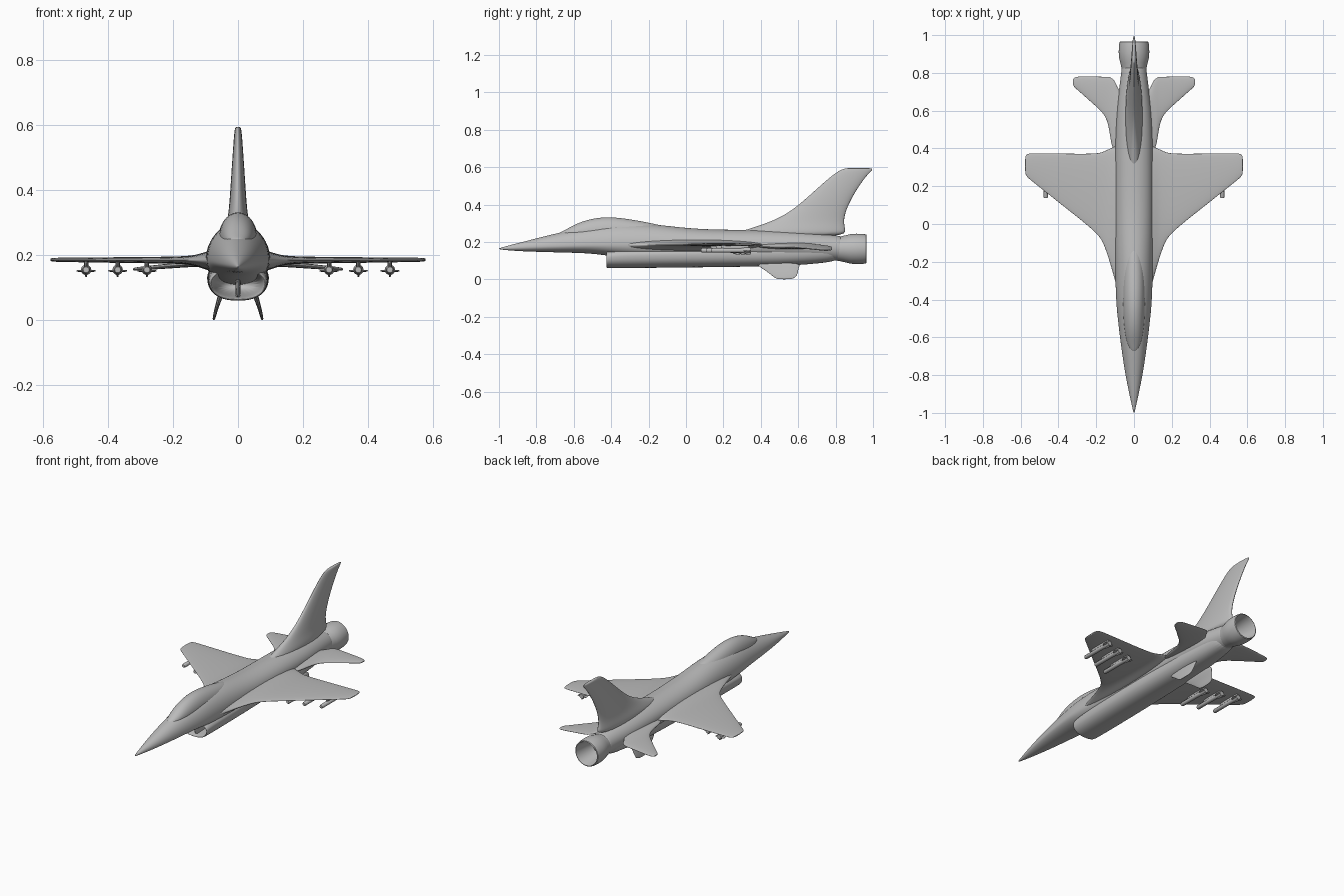
import bpy, bmesh, math
from mathutils import Vector

cube = bpy.data.objects.get("Cube")
if cube:
    bpy.data.objects.remove(cube, do_unlink=True)

grey = bpy.data.materials.new("airframe grey")
grey.use_nodes = True
grey.diffuse_color = (0.5, 0.5, 0.5, 1)
bsdf = next(n for n in grey.node_tree.nodes if n.type == 'BSDF_PRINCIPLED')
bsdf.inputs["Base Color"].default_value = grey.diffuse_color
bsdf.inputs["Roughness"].default_value = 0.6


def loft(name, rings, mirror=False, subdiv=2):
    """Skin closed rings of points, cap both ends, then smooth and mirror."""
    bm = bmesh.new()
    loops = [[bm.verts.new(p) for p in ring] for ring in rings]
    n = len(loops[0])
    for a, b in zip(loops, loops[1:]):
        for i in range(n):
            j = (i + 1) % n
            bm.faces.new((a[i], a[j], b[j], b[i]))
    bm.faces.new(loops[0])
    bm.faces.new(loops[-1])
    bmesh.ops.recalc_face_normals(bm, faces=bm.faces[:])
    mesh = bpy.data.meshes.new(name)
    bm.to_mesh(mesh)
    bm.free()
    mesh.materials.append(grey)
    obj = bpy.data.objects.new(name, mesh)
    bpy.context.collection.objects.link(obj)
    bpy.ops.object.select_all(action='DESELECT')
    obj.select_set(True)
    bpy.context.view_layer.objects.active = obj
    if subdiv:
        bpy.ops.object.shade_smooth()
        sub = obj.modifiers.new("Smooth", 'SUBSURF')
        sub.levels = sub.render_levels = subdiv
    else:
        bpy.ops.object.shade_smooth_by_angle(angle=math.radians(40))
    if mirror:
        mod = obj.modifiers.new("Mirror", 'MIRROR')
        mod.use_mirror_merge = False
    return obj


def hull_ring(y, hw, bottom, mid, top, power=1.0, n=24):
    """Egg-shaped cross-section; a power below 1 squares off the lower half."""
    ring = []
    for i in range(n):
        a = math.tau * i / n
        c, s = math.cos(a), math.sin(a)
        if s >= 0:
            ring.append((hw * c, y, mid + (top - mid) * s))
        else:
            sq = lambda v: math.copysign(abs(v) ** power, v)
            ring.append((hw * sq(c), y, mid + (mid - bottom) * sq(s)))
    return ring


def blade_ring(lead, trail, half, x, z, upright=False, n=16):
    """Streamlined section running along y, thick in z, or in x if upright."""
    ring = []
    for i in range(n):
        a = math.tau * i / n
        y = (lead + trail) / 2 - math.cos(a) * (trail - lead) / 2
        t = half * math.sin(a)
        ring.append((x + t, y, z) if upright else (x, y, z + t))
    return ring


def blade(name, sections, upright=False, mirror=True):
    return loft(name, [blade_ring(*s, upright=upright) for s in sections], mirror)


def turned(name, profile, x, z, n=24, mirror=False):
    """Body of revolution about a line along y, from (y, radius) pairs."""
    rings = [hull_ring(y, r, z - r, z, z + r, n=n) for y, r in profile]
    for ring in rings:
        ring[:] = [(px + x, py, pz) for px, py, pz in ring]
    return loft(name, rings, mirror, subdiv=0)


# Main hull: nose cone, shoulders, spine and tail
loft("fuselage", [hull_ring(*s) for s in (
    (-1.0, .002, .162, .164, .166),
    (-.985, .006, .158, .165, .171),
    (-.9, .025, .151, .170, .194),
    (-.8, .046, .147, .175, .219),
    (-.65, .069, .143, .180, .258),
    (-.5, .087, .139, .185, .285),
    (-.4, .097, .122, .185, .302),
    (-.2, .101, .105, .185, .301),
    (0, .101, .1, .185, .273),
    (.2, .1, .1, .185, .265),
    (.4, .1, .1, .185, .266),
    (.6, .094, .1, .18, .258),
    (.74, .076, .1, .17, .245),
    (.82, .066, .1, .165, .232),
    (.84, .064, .1, .165, .23))])

# Bubble canopy
loft("canopy", [hull_ring(*s) for s in (
    (-.68, .012, .235, .240, .249),
    (-.64, .035, .23, .245, .267),
    (-.56, .052, .23, .25, .313),
    (-.44, .060, .23, .255, .338),
    (-.32, .060, .23, .255, .326),
    (-.2, .052, .23, .25, .304),
    (-.08, .03, .23, .245, .278))])

# Belly with hollow air intake; first rings form the duct
loft("belly_intake", [hull_ring(*s, power=.85) for s in (
    (-.22, .060, .085, .11, .135),
    (-.39, .075, .073, .115, .152),
    (-.425, .081, .066, .115, .157),
    (-.428, .086, .061, .115, .161),
    (-.40, .092, .059, .125, .17),
    (-.2, .096, .061, .13, .18),
    (.1, .096, .064, .135, .19),
    (.4, .09, .068, .14, .2),
    (.6, .083, .075, .145, .2),
    (.74, .07, .088, .155, .2),
    (.83, .058, .102, .165, .2))])
blade("intake_splitter", [
    (-.41, -.2, .008, 0, .062), (-.425, -.2, .008, 0, .09),
    (-.43, -.2, .01, 0, .14)], upright=True, mirror=False)

# Wings blending into the forward strakes
blade("wing", [
    (-.42, .43, .036, .07, .183),
    (-.31, .42, .028, .1, .183),
    (-.2, .405, .017, .13, .184),
    (-.11, .39, .013, .16, .185),
    (-.055, .376, .011, .19, .185),
    (.08, .376, .009, .36, .185),
    (.225, .377, .007, .54, .186),
    (.25, .373, .006, .57, .186),
    (.27, .355, .004, .577, .186)])

# Tail shelf and drooping stabilizers
blade("stabilizer", [
    (.33, .71, .026, .06, .18),
    (.36, .715, .018, .085, .178),
    (.38, .765, .014, .1, .177),
    (.41, .78, .011, .123, .175),
    (.56, .782, .009, .135, .173),
    (.62, .782, .008, .2, .168),
    (.71, .783, .006, .3, .159),
    (.725, .775, .005, .318, .157),
    (.74, .765, .003, .323, .157)])

# Swept tail fin with a wide, filleted root
blade("tail_fin", [
    (.2, .86, .05, 0, .225),
    (.31, .86, .045, 0, .265),
    (.43, .848, .034, 0, .30),
    (.55, .852, .027, 0, .355),
    (.66, .895, .021, 0, .45),
    (.77, .962, .014, 0, .55),
    (.82, .997, .011, 0, .583),
    (.845, 1.0, .009, 0, .592),
    (.86, .985, .005, 0, .595)], upright=True, mirror=False)

# Splayed ventral fins
blade("ventral_fin", [
    (.36, .62, .009, .05, .09),
    (.395, .605, .008, .057, .065),
    (.44, .6, .006, .067, .035),
    (.47, .59, .005, .073, .01),
    (.49, .56, .003, .075, 0)], upright=True)

# Hollow engine nozzle
turned("engine_nozzle", (
    (.78, .058), (.83, .067), (.855, .073), (.88, .079), (.91, .081), (.945, .08),
    (.963, .077), (.966, .072), (.95, .068), (.88, .06), (.82, .045)), 0, .163, n=40)

# Missiles under the wings, each with pylon and tail fins
for label, x, start in (("inner", .28, .08), ("middle", .37, .11), ("outer", .467, .137)):
    end = start + .21
    turned(label + "_missile", (
        (start, .009), (start + .006, .012), (start + .15, .012),
        (start + .18, .016), (end, .014)), x, .155, n=14, mirror=True)
    blade(label + "_pylon", [
        (start + .06, end - .02, .007, x, .155),
        (start + .05, end - .01, .007, x, .17),
        (start + .04, end, .007, x, .187)], upright=True)
    for i in range(3):
        # Two level fins and one pointing down
        level = i < 2
        side = (-1, 1, 0)[i]
        fin = []
        for reach, lead in ((.005, .05), (.018, .04), (.03 if level else .022, .022)):
            fin.append((end - lead, end, .003, x + side * reach,
                        .152 if level else .155 - reach))
        blade(label + "_missile_fin", fin, upright=not level)
